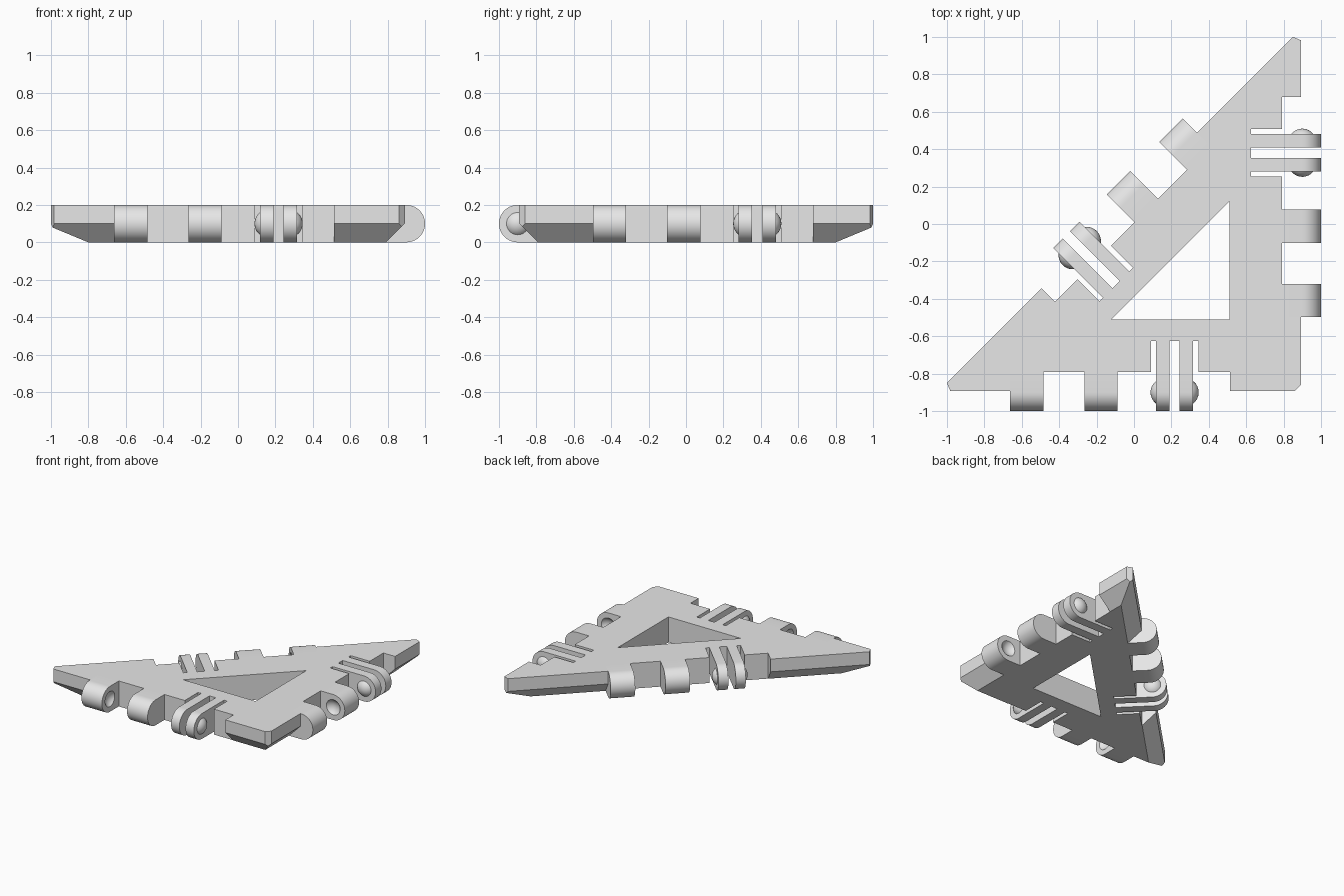
import bpy, bmesh, math
from mathutils import Matrix, Vector

if "Cube" in bpy.data.objects:
    bpy.data.objects.remove(bpy.data.objects["Cube"], do_unlink=True)

THICK, R = 0.2, 0.1           # plate thickness, hinge barrel radius
EDGE, DIAG = 0.892, 0.15      # outer straight edges, diagonal y = x + DIAG
NOTCH, SLOT = 0.102, 0.267    # depths cut inward from the edges
AXIS = 0.008                  # hinge axis just outside the edge
BUMP_R, BUMP_H, PIN = 0.075, 0.03, 0.045

grey = bpy.data.materials.new("light_grey")
grey.use_nodes = True
grey.diffuse_color = (0.8, 0.8, 0.8, 1)
grey.node_tree.nodes["Principled BSDF"].inputs["Base Color"].default_value = (0.8, 0.8, 0.8, 1)


def finish(bm, name, matrix=None):
    if matrix:
        bm.transform(matrix)
    bmesh.ops.recalc_face_normals(bm, faces=bm.faces)
    mesh = bpy.data.meshes.new(name)
    bm.to_mesh(mesh)
    bm.free()
    mesh.materials.append(grey)
    obj = bpy.data.objects.new(name, mesh)
    bpy.context.collection.objects.link(obj)
    return obj


def activate(obj):
    bpy.ops.object.select_all(action='DESELECT')
    obj.select_set(True)
    bpy.context.view_layer.objects.active = obj


def smooth(obj):
    activate(obj)
    bpy.ops.object.shade_smooth_by_angle(angle=math.radians(30))


def cut(obj, cutter):
    cutter.hide_render = True
    mod = obj.modifiers.new("cut", 'BOOLEAN')
    mod.operation, mod.solver, mod.object = 'DIFFERENCE', 'EXACT', cutter
    activate(obj)
    bpy.ops.object.modifier_apply(modifier=mod.name)
    bpy.data.objects.remove(cutter, do_unlink=True)


def loft(rings):
    """Closed solid through rings of matching points."""
    bm = bmesh.new()
    loops = [[bm.verts.new(p) for p in ring] for ring in rings]
    n = len(loops[0])
    for a, b in zip(loops, loops[1:]):
        for i in range(n):
            j = (i + 1) % n
            bm.faces.new((a[i], a[j], b[j], b[i]))
    bm.faces.new(loops[0])
    bm.faces.new(loops[-1])
    return bm


def triangle(inset, z):
    e = EDGE - inset
    c = DIAG - inset * math.sqrt(2)
    return [(-e - c, -e, z), (e, -e, z), (e, e + c, z)]


def box(s0, s1, d0, d1, matrix):
    rings = [[(s, d0, -0.1), (s, d1, -0.1), (s, d1, 0.3), (s, d0, 0.3)] for s in (s0, s1)]
    return finish(loft(rings), "cutter", matrix)


def barrel(name, s0, s1, matrix):
    """Round-ended hinge lug."""
    n = 20
    profile = [(-NOTCH, THICK), (-NOTCH, 0)]
    for i in range(n + 1):
        a = -math.pi / 2 + math.pi * i / n
        profile.append((AXIS + R * math.cos(a), R + R * math.sin(a)))
    return finish(loft([[(s, d, z) for d, z in profile] for s in (s0, s1)]), name, matrix)


def ball(name, s, matrix, keep=0, plane=0):
    """Ball on the hinge axis, optionally trimmed to a cap on one side."""
    bm = bmesh.new()
    bmesh.ops.create_uvsphere(bm, u_segments=28, v_segments=16, radius=BUMP_R,
                              matrix=Matrix.Translation((s, AXIS, R)))
    if keep:
        bmesh.ops.bisect_plane(bm, geom=bm.verts[:] + bm.edges[:] + bm.faces[:],
                               plane_co=(plane, 0, 0), plane_no=(keep, 0, 0), clear_inner=True)
        bmesh.ops.holes_fill(bm, edges=[e for e in bm.edges if e.is_boundary])
    return finish(bm, name, matrix)


# Plate: vertical upper rim, chamfered lower rim, blunted corners
bm = loft([triangle(R, 0), triangle(0, R), triangle(0, THICK)])
t = math.radians(22.5)
tips = [((-1, -0.85, 0), (-math.cos(t), -math.sin(t), 0)),
        ((EDGE, -0.86, 0), (1, -1, 0)),
        ((0.85, 1, 0), (math.sin(t), math.cos(t), 0))]
for co, no in tips:
    bmesh.ops.bisect_plane(bm, geom=bm.verts[:] + bm.edges[:] + bm.faces[:],
                           plane_co=co, plane_no=no, clear_outer=True)
    bmesh.ops.holes_fill(bm, edges=[e for e in bm.edges if e.is_boundary])
plate = finish(bm, "triangular_plate")

# Central triangular window
window = [(-0.12, -0.51), (0.51, -0.51), (0.51, 0.12)]
cut(plate, finish(loft([[(x, y, z) for x, y in window] for z in (-0.1, 0.3)]), "cutter"))

# Hinge sets along the three edges: start point and direction of travel
sides = {"front": ((-0.662, -EDGE), (1, 0)),
         "left": ((EDGE, -0.498), (0, 1)),
         "diagonal": ((0.337, 0.337 + DIAG), (-1, -1))}
LUGS = [(0, 0.178, 1), (0.397, 0.575, -1)]
FINGERS = [(0.78, 0.852, -1), (0.906, 0.978, 1)]
SLOTS = [(0.752, 0.78), (0.852, 0.906), (0.978, 1.006)]

for side, (start, heading) in sides.items():
    d = Vector((*heading, 0)).normalized()
    out = Vector((d.y, -d.x, 0))
    frame = Matrix((d, out, (0, 0, 1))).transposed().to_4x4()
    frame.translation = (*start, 0)

    # Recess and spring slots
    cut(plate, box(0, 1.176, -NOTCH, 0.05, frame))
    for s0, s1 in SLOTS:
        cut(plate, box(s0, s1, -SLOT, 0.02, frame))

    # Solid lugs with a dimple on the facing sides
    for i, (s0, s1, facing) in enumerate(LUGS, 1):
        lug = barrel(f"{side}_socket_lug_{i}", s0, s1, frame)
        face = s1 if facing > 0 else s0
        cut(lug, ball("cutter", face + facing * PIN, frame))
        smooth(lug)

    # Springy fingers with a domed bump on the outer sides
    for i, (s0, s1, facing) in enumerate(FINGERS, 1):
        smooth(barrel(f"{side}_finger_{i}", s0, s1, frame))
        face = s1 if facing > 0 else s0
        smooth(ball(f"{side}_bump_{i}", face - facing * PIN, frame, facing, face))
